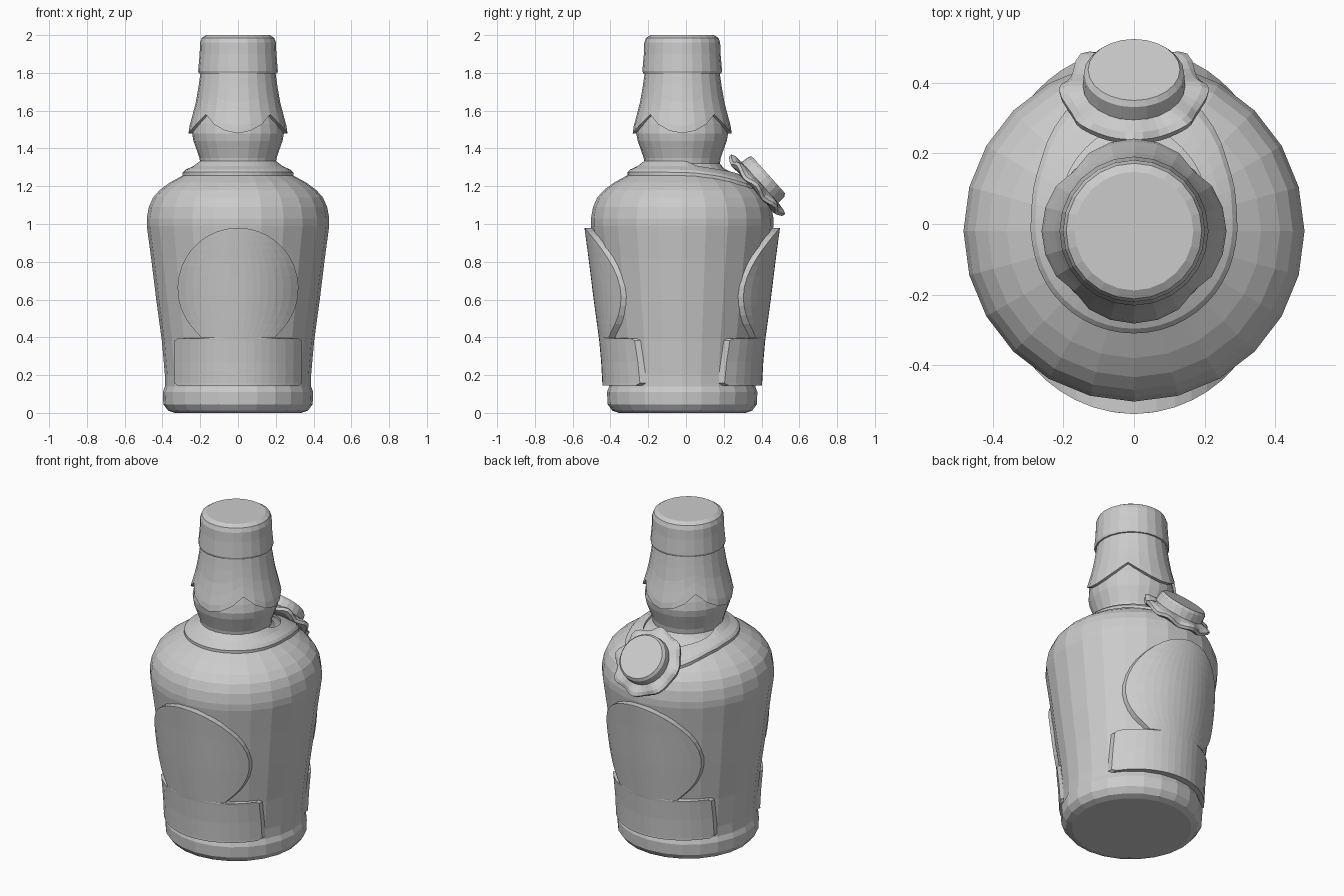
import bpy, bmesh, math
from mathutils import Matrix, Vector

cube = bpy.data.objects.get("Cube")
if cube:
    bpy.data.objects.remove(cube)

AXIS_Y = -0.02      # the bottle axis sits slightly forward
SEGS = 24

grey = bpy.data.materials.new("plain grey")
grey.use_nodes = True
grey.diffuse_color = (0.6, 0.6, 0.6, 1)
grey.node_tree.nodes["Principled BSDF"].inputs["Base Color"].default_value = (0.6, 0.6, 0.6, 1)


def finish(name, bm):
    bmesh.ops.recalc_face_normals(bm, faces=bm.faces)
    mesh = bpy.data.meshes.new(name)
    bm.to_mesh(mesh)
    bm.free()
    mesh.materials.append(grey)
    obj = bpy.data.objects.new(name, mesh)
    bpy.context.collection.objects.link(obj)
    return obj


def lerp_table(table, t):
    """Piecewise linear lookup in (key, value) pairs sorted by key."""
    if t <= table[0][0]:
        return table[0][1]
    for (a, u), (b, v) in zip(table, table[1:]):
        if t <= b:
            return u + (v - u) * (t - a) / (b - a)
    return table[-1][1]


def bridge(bm, rings, closed=False):
    pairs = list(zip(rings, rings[1:]))
    if closed:
        pairs.append((rings[-1], rings[0]))
    for low, high in pairs:
        n = len(low)
        for i in range(n):
            j = (i + 1) % n
            bm.faces.new((low[i], low[j], high[j], high[i]))


def ring(bm, point, n=SEGS):
    """point(angle) gives radius and height; angle 0 faces the back."""
    verts = []
    for i in range(n):
        a = math.tau * i / n
        r, z = point(a)
        verts.append(bm.verts.new((r * math.sin(a), AXIS_Y + r * math.cos(a), z)))
    return verts


def lathe(name, profile):
    bm = bmesh.new()
    rings = [ring(bm, lambda a, p=p: p) for p in profile]
    bridge(bm, rings)
    bm.faces.new(rings[0])
    bm.faces.new(rings[-1])
    return finish(name, bm)


# Bottle body and neck
wall = [(0.335, 0), (0.37, 0.012), (0.395, 0.045), (0.398, 0.11), (0.387, 0.14),
        (0.387, 0.2), (0.403, 0.38), (0.433, 0.6), (0.46, 0.82), (0.483, 0.99)]
shoulder = [(0.483, 1.03), (0.472, 1.09), (0.45, 1.14), (0.414, 1.18), (0.36, 1.22),
            (0.29, 1.258), (0.22, 1.295), (0.2, 1.32)]
neck = [(0.204, 1.35), (0.218, 1.39), (0.236, 1.44), (0.243, 1.48), (0.235, 1.53),
        (0.218, 1.59), (0.19, 1.75)]
lathe("bottle", wall + shoulder + neck)

# Cap with rounded top edge
lathe("cap", [(0.19, 1.795), (0.207, 1.797), (0.211, 1.81), (0.203, 1.9), (0.201, 1.96),
              (0.192, 1.985), (0.168, 2.0)])

# Neck foil with a four-scallop lower rim
foil_radius = [(1.48, 0.262), (1.53, 0.255), (1.58, 0.24), (1.65, 0.222),
               (1.72, 0.21), (1.8, 0.198)]


def foil_point(t, inset=0.0):
    def point(a):
        quarter = math.pi / 2
        d = abs((a + quarter / 2) % quarter - quarter / 2) / (quarter / 2)
        low = 1.48 + 0.1 * d ** 1.8
        z = low + (1.805 - low) * t
        return lerp_table(foil_radius, z) - inset, z
    return point


bm = bmesh.new()
rings = [ring(bm, foil_point(0, 0.04))]
rings += [ring(bm, foil_point(t)) for t in (0, 0.12, 0.3, 0.5, 0.75, 1)]
bridge(bm, rings)
finish("neck_foil", bm)

# Collar strap draped over the shoulder, drooping to the back
shoulder_height = sorted(shoulder)
inner_radius = [(0, 0.32), (20, 0.285), (55, 0.24), (85, 0.2)]
outer_radius = [(0, 0.43), (30, 0.39), (55, 0.325), (78, 0.296), (100, 0.29)]


def strap_point(f, lift):
    def point(a):
        d = math.degrees(min(a, math.tau - a))
        lo, hi = lerp_table(inner_radius, d), lerp_table(outer_radius, d)
        r = lo + (hi - lo) * f
        return r, lerp_table(shoulder_height, r) + lift
    return point


bm = bmesh.new()
section = [(0, -0.02), (1, -0.01), (1, 0.016), (0.85, 0.023), (0.4, 0.02), (0, 0.014)]
bridge(bm, [ring(bm, strap_point(*s), 48) for s in section], closed=True)
finish("collar_strap", bm)


# Front and back labels: a disc standing on a rounded plinth, wrapped on the wall
wall_radius = [(z, r) for r, z in wall + shoulder[:2]]


def label(name, side):
    disc_z, disc_r, cols = 0.66, 0.32, 16
    rows = [(0.145, 0.32), (0.157, 0.335), (0.27, 0.335), (0.382, 0.335), (0.394, 0.322),
            (0.398, 0.193)]
    for i in range(15):
        a = math.radians(-46 + 134 * i / 14)
        rows.append((disc_z + disc_r * math.sin(a), disc_r * math.cos(a)))

    def place(x, z, lift):
        r = lerp_table(wall_radius, z) + lift
        return Vector((x, AXIS_Y + side * math.sqrt(r * r - x * x), z))

    bm = bmesh.new()
    grid = []
    for z, w in rows:
        xs = [w * (2 * c / cols - 1) for c in range(cols + 1)]
        grid.append([bm.verts.new(place(x, z, 0.036 - 0.02 * (x / 0.335) ** 2)) for x in xs])
    for low, high in zip(grid, grid[1:]):
        for c in range(cols):
            bm.faces.new((low[c], low[c + 1], high[c + 1], high[c]))
    rim = [e for e in bm.edges if e.is_boundary]
    skirt = bmesh.ops.extrude_edge_only(bm, edges=rim)["geom"]
    for v in skirt:
        if isinstance(v, bmesh.types.BMVert):
            v.co = place(v.co.x, v.co.z, -0.015)
    obj = finish(name, bm)
    # keep the raised face pointing outwards
    if obj.data.polygons[0].normal.y * side < 0:
        obj.data.flip_normals()


label("front_label", -1)
label("back_label", 1)

# Seal: wavy wax flange with a tapered stamp, tilted on the rear shoulder
tilt = Matrix.Translation((0, 0.37, 1.2)) @ Matrix.Rotation(math.radians(-48), 4, 'X')


def seal_part(name, profile, n, wave=0.0):
    bm = bmesh.new()
    rings = []
    for r, h, k in profile:
        loop = []
        for i in range(n):
            a = math.tau * i / n
            ripple = wave * k * math.cos(8 * a)
            rr = r + ripple
            loop.append(bm.verts.new((rr * math.cos(a), rr * math.sin(a), h + ripple)))
        rings.append(loop)
    bridge(bm, rings)
    bm.faces.new(rings[0])
    bm.faces.new(rings[-1])
    bm.transform(tilt)
    finish(name, bm)


seal_part("seal_flange", [(0.13, -0.02, 0), (0.18, -0.02, 0.6), (0.2, -0.012, 1),
                          (0.203, 0.006, 1), (0.185, 0.018, 0.7), (0.14, 0.03, 0)], 48, 0.01)
seal_part("seal_stamp", [(0.14, 0.0, 0), (0.145, 0.03, 0), (0.142, 0.075, 0),
                         (0.13, 0.09, 0)], 24)
